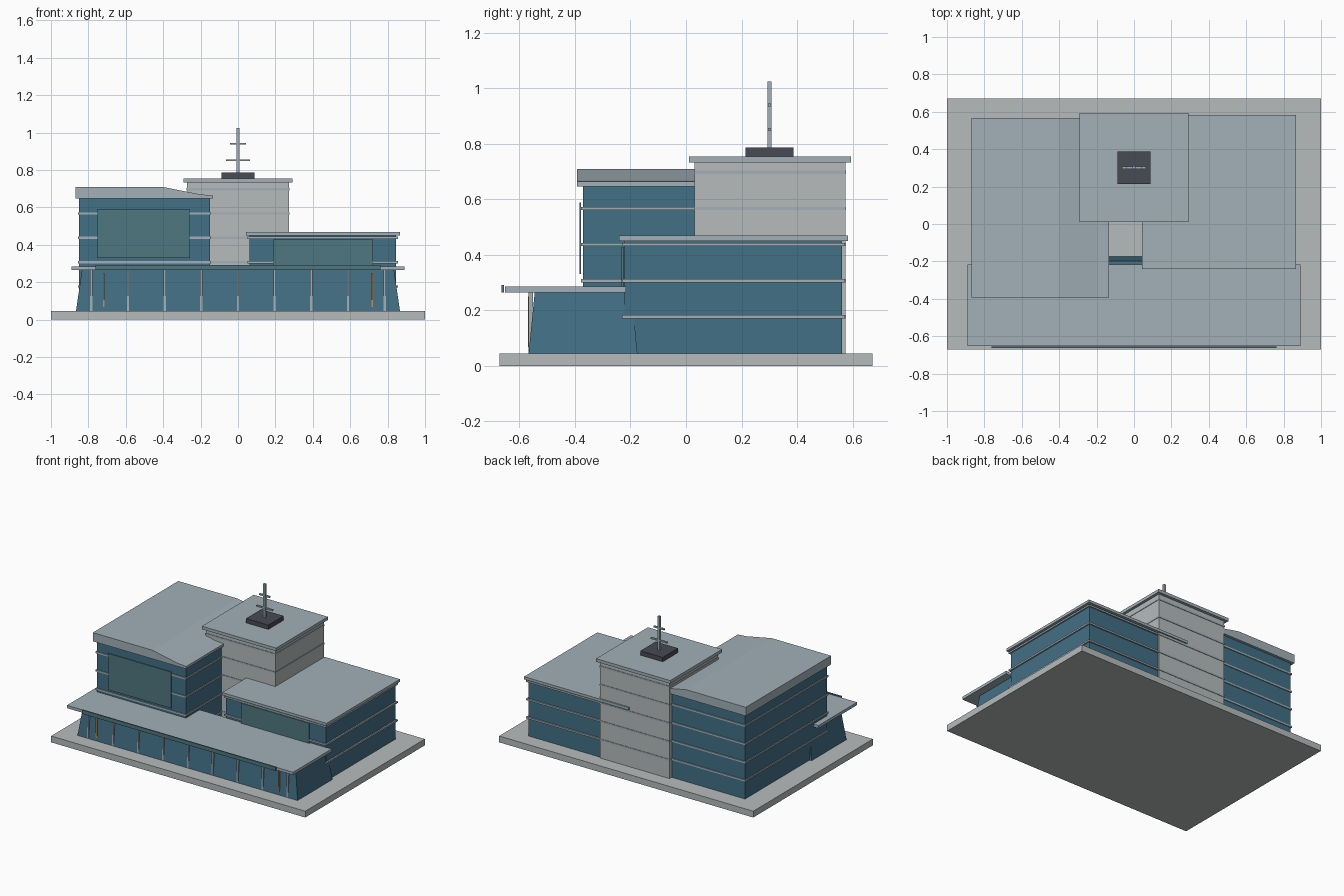
import bpy, bmesh

if "Cube" in bpy.data.objects:
    bpy.data.objects.remove(bpy.data.objects["Cube"])


def material(name, rgb):
    m = bpy.data.materials.new(name)
    m.diffuse_color = (*rgb, 1)
    m.use_nodes = True
    m.node_tree.nodes["Principled BSDF"].inputs["Base Color"].default_value = m.diffuse_color
    return m


STONE = material("pale_stone", (0.47, 0.50, 0.50))
GLASS = material("blue_glass", (0.055, 0.16, 0.235))
METAL = material("roof_metal", (0.36, 0.44, 0.48))
PANEL = material("teal_panel", (0.08, 0.185, 0.22))
DARK = material("dark_plant", (0.065, 0.07, 0.09))
AMBER = material("amber_strip", (0.55, 0.28, 0.08))


def finish(name, bm, mat):
    bmesh.ops.recalc_face_normals(bm, faces=bm.faces)
    me = bpy.data.meshes.new(name)
    bm.to_mesh(me)
    bm.free()
    me.materials.append(mat)
    ob = bpy.data.objects.new(name, me)
    bpy.context.collection.objects.link(ob)
    return ob


def box(name, x, y, z, mat):
    """Box from (min, max) pairs."""
    bm = bmesh.new()
    bmesh.ops.create_cube(bm, size=1)
    for v in bm.verts:
        v.co = [r[0] if c < 0 else r[1] for c, r in zip(v.co, (x, y, z))]
    return finish(name, bm, mat)


def bands(name, x, y, levels, grow=0.006):
    """Floor bands wrapped around a block."""
    for i, z in enumerate(levels):
        box(f"{name}_band_{i + 1}", (x[0] - grow, x[1] + grow),
            (y[0] - grow, y[1] + grow), (z - 0.006, z + 0.006), METAL)


FLOORS = [0.177 + 0.13 * k for k in range(5)]
G = 0.045

# Base slab
box("base_slab", (-1, 1), (-0.672, 0.672), (0, G), STONE)

# Left glass wing with stepped, sloping roof
lx, ly = (-0.85, -0.15), (-0.372, 0.55)
box("left_wing", lx, ly, (G, 0.648), GLASS)
bands("left_wing", lx, ly, FLOORS[:4])
profile = [(-0.868, 0.647), (-0.134, 0.647), (-0.134, 0.664),
           (-0.2, 0.669), (-0.4, 0.709), (-0.868, 0.709)]
bm = bmesh.new()
face = bm.faces.new([bm.verts.new((x, -0.392, z)) for x, z in profile])
ext = bmesh.ops.extrude_face_region(bm, geom=[face])
bmesh.ops.translate(bm, vec=(0, 0.96, 0),
                    verts=[g for g in ext["geom"] if isinstance(g, bmesh.types.BMVert)])
finish("left_wing_roof", bm, METAL)
box("left_screen", (-0.754, -0.257), (-0.384, -0.378), (0.33, 0.588), PANEL)

# Right glass wing
rx, ry = (0.062, 0.846), (-0.221, 0.563)
box("right_wing", rx, ry, (G, 0.451), GLASS)
bands("right_wing", rx, ry, FLOORS[:3], 0.01)
box("right_wing_roof", (0.043, 0.866), (-0.241, 0.583), (0.45, 0.469), METAL)
box("right_screen", (0.187, 0.722), (-0.232, -0.226), (0.275, 0.428), PANEL)

# Central tower
tx, ty = (-0.273, 0.273), (0.031, 0.574)
box("central_tower", tx, ty, (G, 0.734), STONE)
bands("central_tower", tx, ty, FLOORS, 0.003)
box("tower_roof", (-0.292, 0.292), (0.011, 0.594), (0.733, 0.755), METAL)
box("plant_box", (-0.088, 0.088), (0.215, 0.387), (0.755, 0.786), DARK)

# Mast with two crossbars
box("mast", (-0.008, 0.008), (0.293, 0.309), (0.786, 1.024), METAL)
for i, (z, w) in enumerate([(0.852, 0.063), (0.94, 0.042)]):
    box(f"mast_crossbar_{i + 1}", (-w, w), (0.295, 0.307), (z - 0.005, z + 0.005), METAL)

# Glazed entrance podium, tapering upwards
podium = box("podium", (-0.866, 0.866), (-0.567, -0.175), (G, 0.267), GLASS)
for v in podium.data.vertices:
    if v.co.z > 0.1:
        v.co.x *= 0.963
        v.co.y += 0.022 if v.co.y < -0.4 else -0.022
box("podium_roof", (-0.89, 0.89), (-0.652, -0.217), (0.265, 0.285), METAL)
box("canopy_fascia", (-0.762, 0.762), (-0.664, -0.655), (0.264, 0.291), PANEL)

# Podium mullions and amber light strips
for i in range(9):
    x = 0.196 * (i - 4)
    box(f"mullion_{i + 1}", (x - 0.006, x + 0.006), (-0.567, -0.552), (G, 0.266), METAL)
for side, name in ((-1, "left"), (1, "right")):
    x = side * 0.718
    box(f"{name}_light_strip", (x - 0.005, x + 0.005), (-0.569, -0.56), (0.068, 0.25), AMBER)
